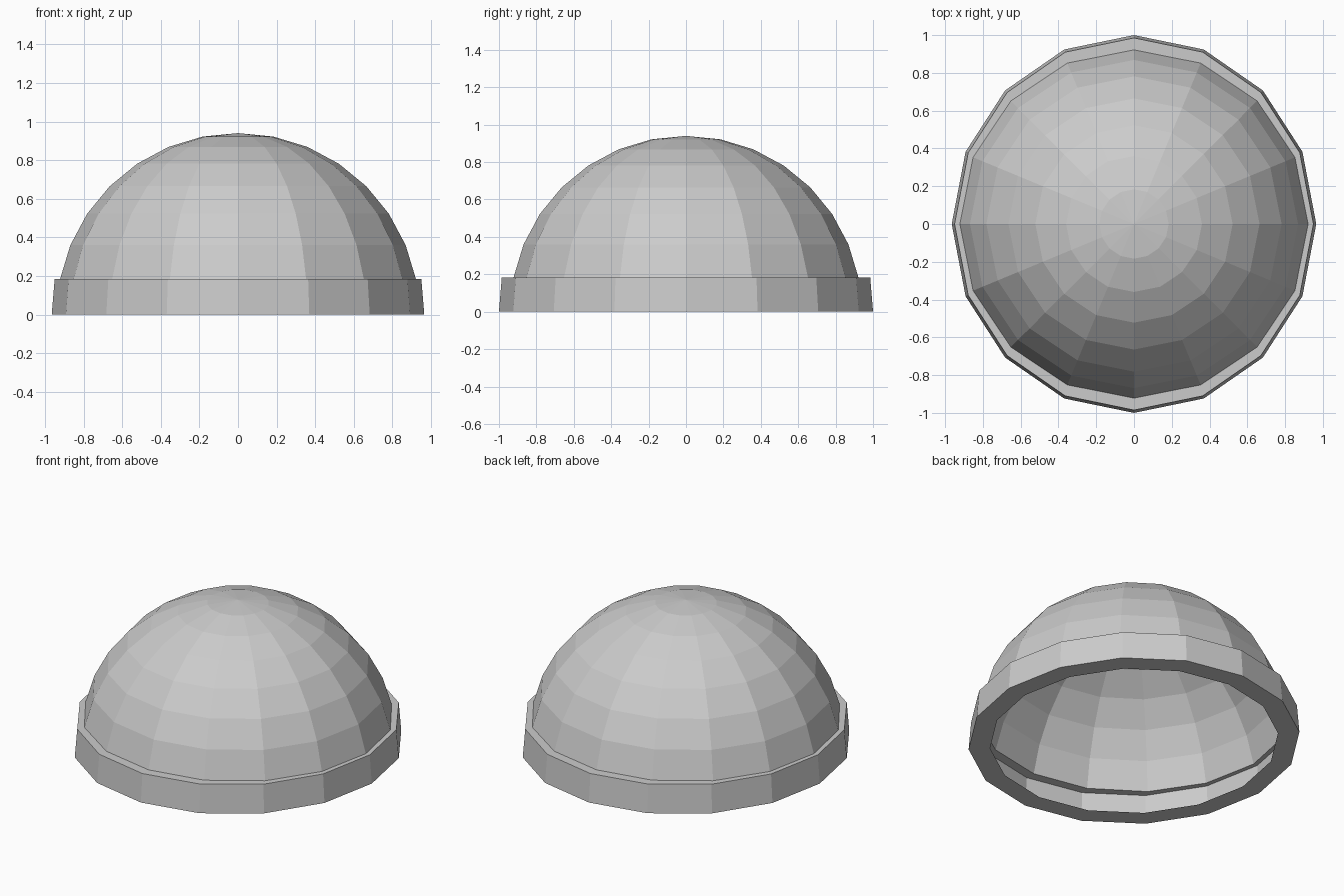
import bpy, bmesh
from math import sin, cos, pi, radians

if "Cube" in bpy.data.objects:
    bpy.data.objects.remove(bpy.data.objects["Cube"])

SIDES = 16
R = 0.94                      # dome sphere radius
STEP = radians(11.25)         # latitude step between dome rings


def lathe(name, rings, tip=None):
    """Skin a list of (x radius, y radius, z) rings, with an optional pole on top."""
    bm = bmesh.new()
    loops = [[bm.verts.new((rx * cos(2 * pi * i / SIDES), ry * sin(2 * pi * i / SIDES), z))
              for i in range(SIDES)] for rx, ry, z in rings]
    for a, b in zip(loops, loops[1:]):
        for i in range(SIDES):
            j = (i + 1) % SIDES
            bm.faces.new((a[i], a[j], b[j], b[i]))
    if tip is not None:
        pole = bm.verts.new((0, 0, tip))
        for i in range(SIDES):
            bm.faces.new((loops[-1][i], loops[-1][(i + 1) % SIDES], pole))
    mesh = bpy.data.meshes.new(name)
    bm.to_mesh(mesh)
    bm.free()
    obj = bpy.data.objects.new(name, mesh)
    bpy.context.collection.objects.link(obj)
    return obj


# Dome: open faceted shell, starting one latitude step above the equator
dome_rings = [(R * cos(k * STEP), R * cos(k * STEP), R * sin(k * STEP)) for k in range(1, 8)]
lathe("dome", dome_rings, tip=R)

# Rim: bottom lip, slightly tapered slightly oval band, flat top ledge meeting the dome
base_r, base_z = dome_rings[0][0], dome_rings[0][2]
lathe("rim", [(0.84, 0.87, 0.0),
              (0.965, 1.0, 0.0),
              (0.95, 0.985, base_z),
              (base_r, base_r, base_z)])
